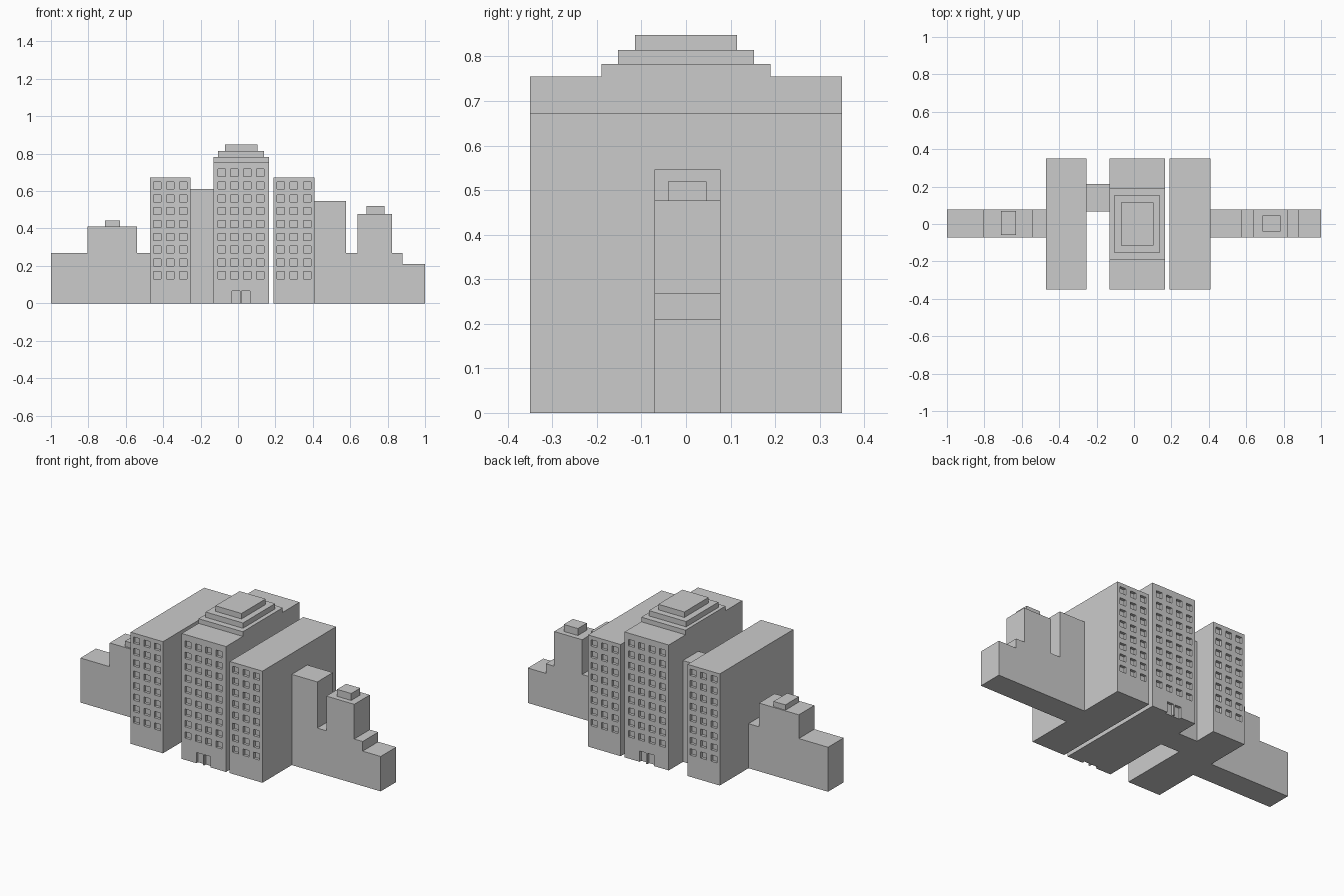
import bpy, bmesh

if "Cube" in bpy.data.objects:
    bpy.data.objects.remove(bpy.data.objects["Cube"])


def finish(name, bm):
    bmesh.ops.recalc_face_normals(bm, faces=bm.faces[:])
    mesh = bpy.data.meshes.new(name)
    bm.to_mesh(mesh)
    bm.free()
    ob = bpy.data.objects.new(name, mesh)
    bpy.context.collection.objects.link(ob)
    return ob


def add_box(bm, x0, x1, y0, y1, z0, z1):
    vs = bmesh.ops.create_cube(bm, size=1)["verts"]
    for v in vs:
        v.co.x = x1 if v.co.x > 0 else x0
        v.co.y = y1 if v.co.y > 0 else y0
        v.co.z = z1 if v.co.z > 0 else z0


def box(name, *dims):
    bm = bmesh.new()
    add_box(bm, *dims)
    return finish(name, bm)


def prism(name, pts, axis, a, b):
    """Extrude a profile (u, z) along the x or y axis from a to b."""
    bm = bmesh.new()
    place = (lambda u, z: (a, u, z)) if axis == "x" else (lambda u, z: (u, a, z))
    face = bm.faces.new([bm.verts.new(place(*p)) for p in pts])
    moved = bmesh.ops.extrude_face_region(bm, geom=[face])["geom"]
    vec = (b - a, 0, 0) if axis == "x" else (0, b - a, 0)
    bmesh.ops.translate(bm, vec=vec, verts=[g for g in moved if isinstance(g, bmesh.types.BMVert)])
    return finish(name, bm)


DEPTH = 0.35      # half depth of the towers
RECESS = 0.016    # depth of windows and doors


def cut_openings(tower, columns, rows, doors=()):
    """Recess a grid of windows, and doors, into the front and back walls."""
    bm = bmesh.new()
    for y0, y1 in ((-DEPTH - 0.05, -DEPTH + RECESS), (DEPTH - RECESS, DEPTH + 0.05)):
        for x in columns:
            for r in range(rows):
                z = 0.15 + r * 0.0685
                add_box(bm, x - 0.02, x + 0.02, y0, y1, z - 0.019, z + 0.019)
        for x0, x1 in doors:
            add_box(bm, x0, x1, y0, y1, -0.05, 0.065)
    cutter = finish(tower.name + "_cutter", bm)
    mod = tower.modifiers.new("openings", "BOOLEAN")
    mod.operation = "DIFFERENCE"
    mod.solver = "EXACT"
    mod.object = cutter
    bpy.context.view_layer.objects.active = tower
    bpy.ops.object.modifier_apply(modifier=mod.name)
    bpy.data.objects.remove(cutter, do_unlink=True)


# Central tower with raised middle roof
half = [(DEPTH, 0), (DEPTH, 0.755), (0.19, 0.755), (0.19, 0.783)]
main = prism("central_tower", half + [(-y, z) for y, z in reversed(half)], "x", -0.13, 0.165)
cut_openings(main, (-0.088, -0.019, 0.05, 0.119), 9, ((-0.032, 0.011), (0.02, 0.063)))

# Stepped roof tiers
box("roof_tier_lower", -0.108, 0.14, -0.153, 0.153, 0.783, 0.815)
box("roof_tier_upper", -0.07, 0.104, -0.115, 0.115, 0.815, 0.848)

# Side towers
for name, x0, x1 in (("left_tower", -0.47, -0.255), ("right_tower", 0.19, 0.408)):
    tower = box(name, x0, x1, -DEPTH, DEPTH, 0, 0.672)
    mid = (x0 + x1) / 2
    cut_openings(tower, (mid - 0.07, mid, mid + 0.07), 8)

# Link block between the left and central towers
box("link_block", -0.255, -0.13, 0.068, 0.215, 0, 0.61)

# Stepped low wings
WY0, WY1 = -0.071, 0.077
prism("left_wing", [(-1, 0), (-1, 0.268), (-0.805, 0.268), (-0.805, 0.411), (-0.54, 0.411),
                    (-0.54, 0.268), (-0.47, 0.268), (-0.47, 0)], "y", WY0, WY1)
prism("right_wing", [(0.408, 0), (0.408, 0.546), (0.578, 0.546), (0.578, 0.268), (0.638, 0.268),
                     (0.638, 0.477), (0.824, 0.477), (0.824, 0.268), (0.88, 0.268),
                     (0.88, 0.21), (1, 0.21), (1, 0)], "y", WY0, WY1)

# Rooftop boxes on the wings
box("left_roof_box", -0.711, -0.632, -0.06, 0.07, 0.411, 0.443)
box("right_roof_box", 0.688, 0.782, -0.04, 0.046, 0.477, 0.519)
